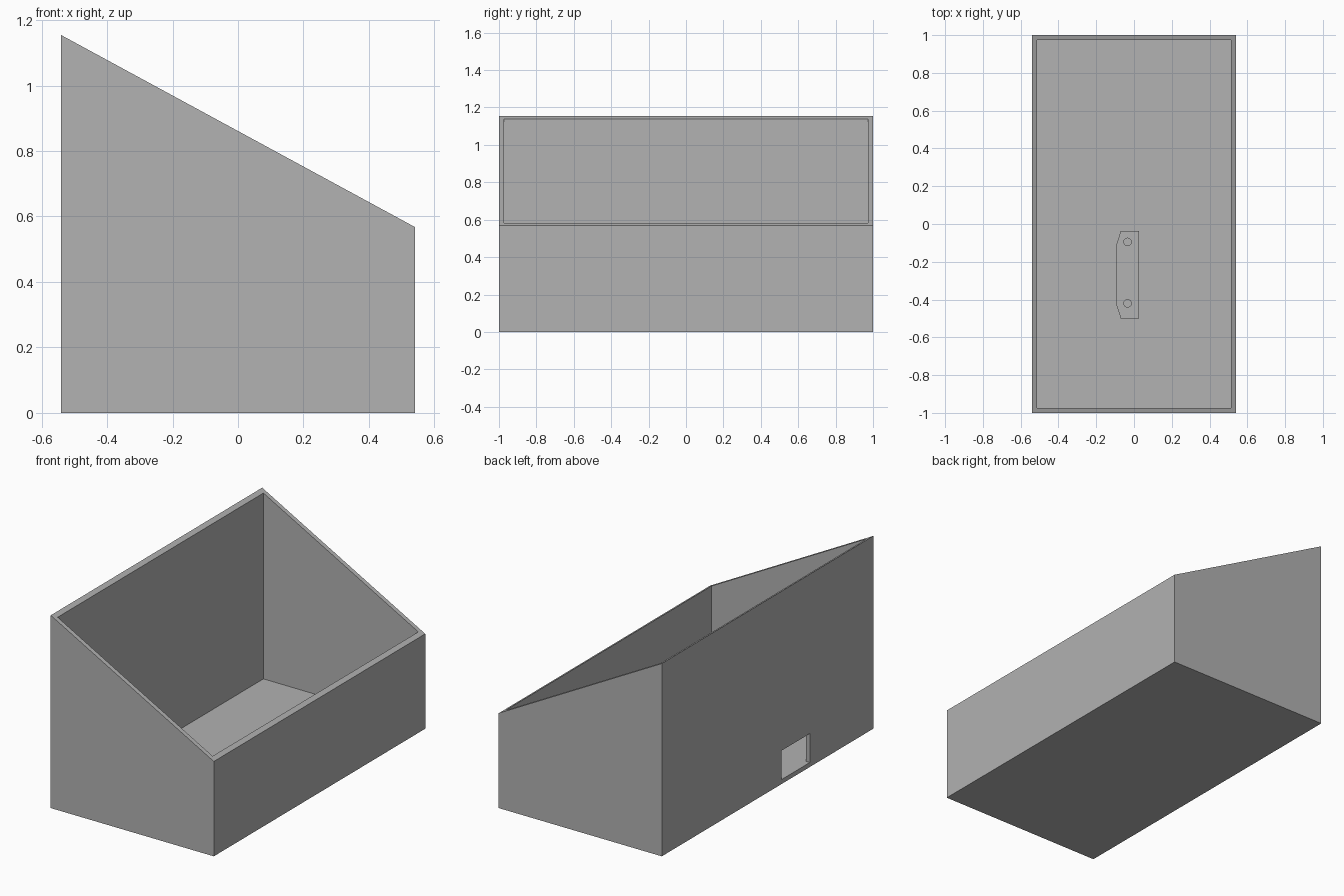
import bpy
import bmesh
from mathutils import Vector

cube = bpy.data.objects.get("Cube")
if cube:
    bpy.data.objects.remove(cube, do_unlink=True)

HALF_X, HALF_Y = 0.54, 1.0
HIGH, LOW = 1.154, 0.568
WALL = 0.027

# Single grey material
grey = bpy.data.materials.new("plain grey")
grey.use_nodes = True
colour = (0.445, 0.445, 0.445, 1)
grey.diffuse_color = colour
grey.node_tree.nodes["Principled BSDF"].inputs["Base Color"].default_value = colour


def prism(name, outline, sweep):
    """Extrude a closed outline of 3D points along a vector."""
    bm = bmesh.new()
    face = bm.faces.new([bm.verts.new(p) for p in outline])
    result = bmesh.ops.extrude_face_region(bm, geom=[face], use_keep_orig=True)
    moved = [v for v in result["geom"] if isinstance(v, bmesh.types.BMVert)]
    bmesh.ops.translate(bm, verts=moved, vec=Vector(sweep))
    bmesh.ops.recalc_face_normals(bm, faces=bm.faces)
    return add_object(name, bm)


def add_object(name, bm):
    mesh = bpy.data.meshes.new(name)
    bm.to_mesh(mesh)
    bm.free()
    mesh.materials.append(grey)
    obj = bpy.data.objects.new(name, mesh)
    bpy.context.collection.objects.link(obj)
    return obj


def cylinder(name, centre, radius, depth):
    bm = bmesh.new()
    bmesh.ops.create_cone(bm, cap_ends=True, segments=24, radius1=radius,
                          radius2=radius, depth=depth)
    bmesh.ops.translate(bm, verts=bm.verts, vec=Vector(centre))
    return add_object(name, bm)


def cut(target, cutters):
    """Subtract the cutters, bake the result and remove the cutters."""
    for cutter in cutters:
        cutter.hide_render = True
        mod = target.modifiers.new("cut", "BOOLEAN")
        mod.operation, mod.solver, mod.object = "DIFFERENCE", "EXACT", cutter
    graph = bpy.context.evaluated_depsgraph_get()
    baked = bpy.data.meshes.new_from_object(target.evaluated_get(graph))
    target.modifiers.clear()
    target.data = baked
    for cutter in cutters:
        bpy.data.objects.remove(cutter, do_unlink=True)


# Sloped open box
box = prism("sloped_box",
            [(-HALF_X, -HALF_Y, 0), (HALF_X, -HALF_Y, 0),
             (HALF_X, -HALF_Y, LOW), (-HALF_X, -HALF_Y, HIGH)],
            (0, 2 * HALF_Y, 0))

# Inner cavity and cable opening in the tall wall
ix, iy = HALF_X - WALL, HALF_Y - WALL
cavity = prism("cavity_cutter",
               [(-ix, -iy, WALL), (ix, -iy, WALL), (ix, -iy, 2), (-ix, -iy, 2)],
               (0, 2 * iy, 0))
opening = prism("opening_cutter",
                [(-0.6, -0.4, WALL), (-0.6, -0.133, WALL),
                 (-0.6, -0.133, 0.2), (-0.6, -0.4, 0.2)],
                (0.2, 0, 0))
cut(box, [cavity, opening])

# Mounting plate on the floor, two corners clipped, two screw holes
plate = prism("mounting_plate",
              [(x, y, WALL) for x, y in
               [(0.027, -0.5), (0.027, -0.037), (-0.07, -0.037),
                (-0.095, -0.115), (-0.095, -0.422), (-0.07, -0.5)]],
              (0, 0, 0.025))
cut(plate, [cylinder("screw_hole_cutter", (-0.034, y, WALL), 0.02, 0.2)
            for y in (-0.095, -0.42)])
